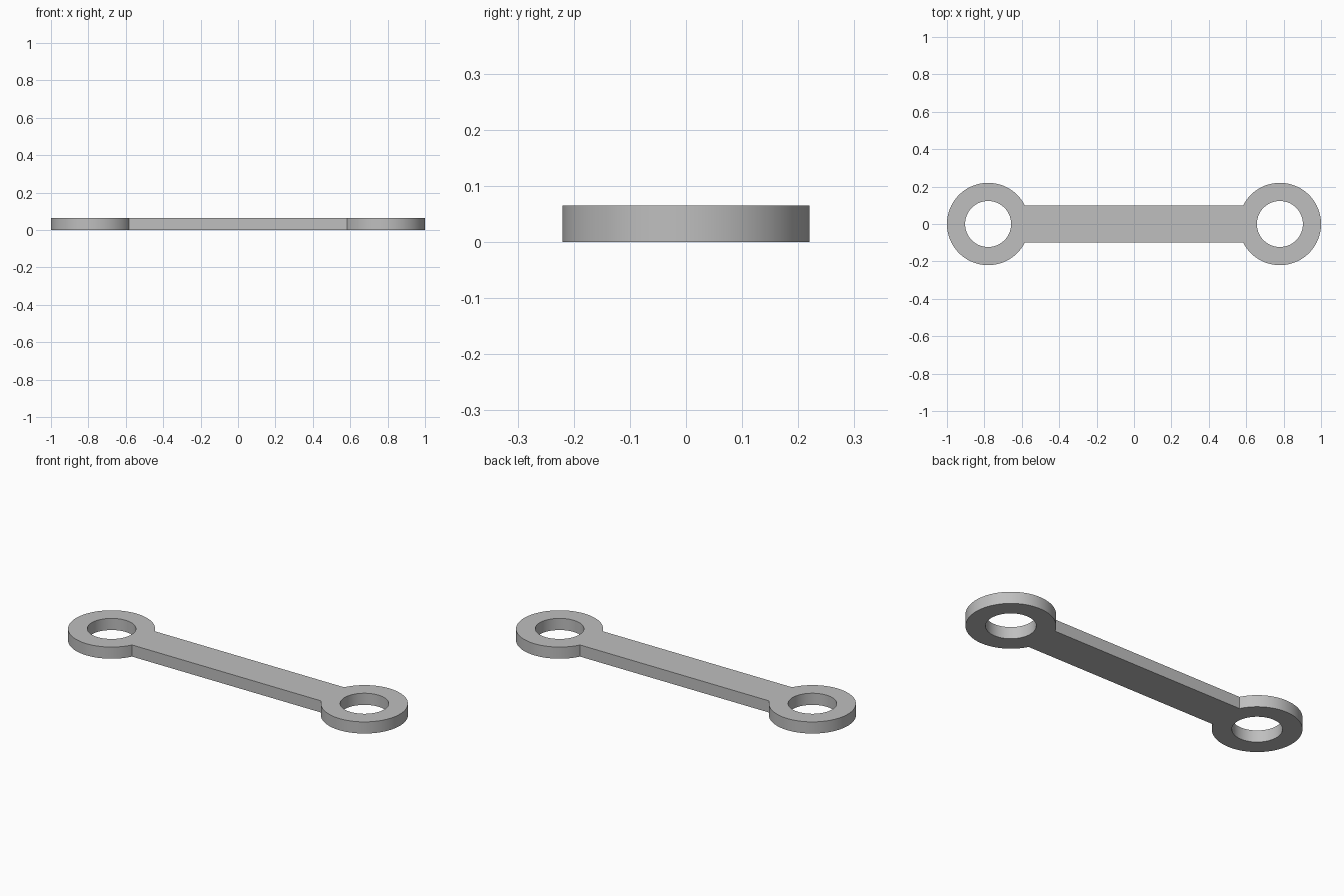
import bpy
import bmesh
from math import asin, cos, sin, pi, radians

cube = bpy.data.objects.get("Cube")
if cube:
    bpy.data.objects.remove(cube, do_unlink=True)

EYE_X, EYE_R, HOLE_R = 0.78, 0.22, 0.123
BAR_HALF, THICK = 0.10, 0.065
SEGMENTS = 96

grey = bpy.data.materials.new("plain grey")
grey.use_nodes = True
colour = (0.52, 0.52, 0.52, 1)
grey.diffuse_color = colour
grey.node_tree.nodes["Principled BSDF"].inputs["Base Color"].default_value = colour


def arc(cx, radius, start, end, steps):
    """Points along an arc, both ends included."""
    angles = [start + (end - start) * i / steps for i in range(steps + 1)]
    return [(cx + radius * cos(a), radius * sin(a)) for a in angles]


def add_loop(bm, points):
    verts = [bm.verts.new((x, y, 0)) for x, y in points]
    for a, b in zip(verts, verts[1:] + verts[:1]):
        bm.edges.new((a, b))


bm = bmesh.new()

# Outer outline: two round eyes joined by the straight bar
neck = asin(BAR_HALF / EYE_R)
right_eye = arc(EYE_X, EYE_R, neck - pi, pi - neck, SEGMENTS)
left_eye = [(-x, -y) for x, y in right_eye]
add_loop(bm, right_eye + left_eye)

# Round hole in each eye
for side in (1, -1):
    add_loop(bm, arc(side * EYE_X, HOLE_R, 0, 2 * pi, SEGMENTS)[:-1])

# Fill the flat plate and raise it to its thickness
bmesh.ops.triangle_fill(bm, edges=bm.edges[:], use_beauty=True)
raised = bmesh.ops.extrude_face_region(bm, geom=bm.faces[:], use_keep_orig=True)
top = [v for v in raised["geom"] if isinstance(v, bmesh.types.BMVert)]
bmesh.ops.translate(bm, verts=top, vec=(0, 0, THICK))
bmesh.ops.recalc_face_normals(bm, faces=bm.faces[:])

mesh = bpy.data.meshes.new("link_bar")
bm.to_mesh(mesh)
bm.free()
mesh.materials.append(grey)
link = bpy.data.objects.new("link_bar", mesh)
bpy.context.collection.objects.link(link)

bpy.ops.object.select_all(action="DESELECT")
link.select_set(True)
bpy.context.view_layer.objects.active = link
bpy.ops.object.shade_smooth_by_angle(angle=radians(30))
